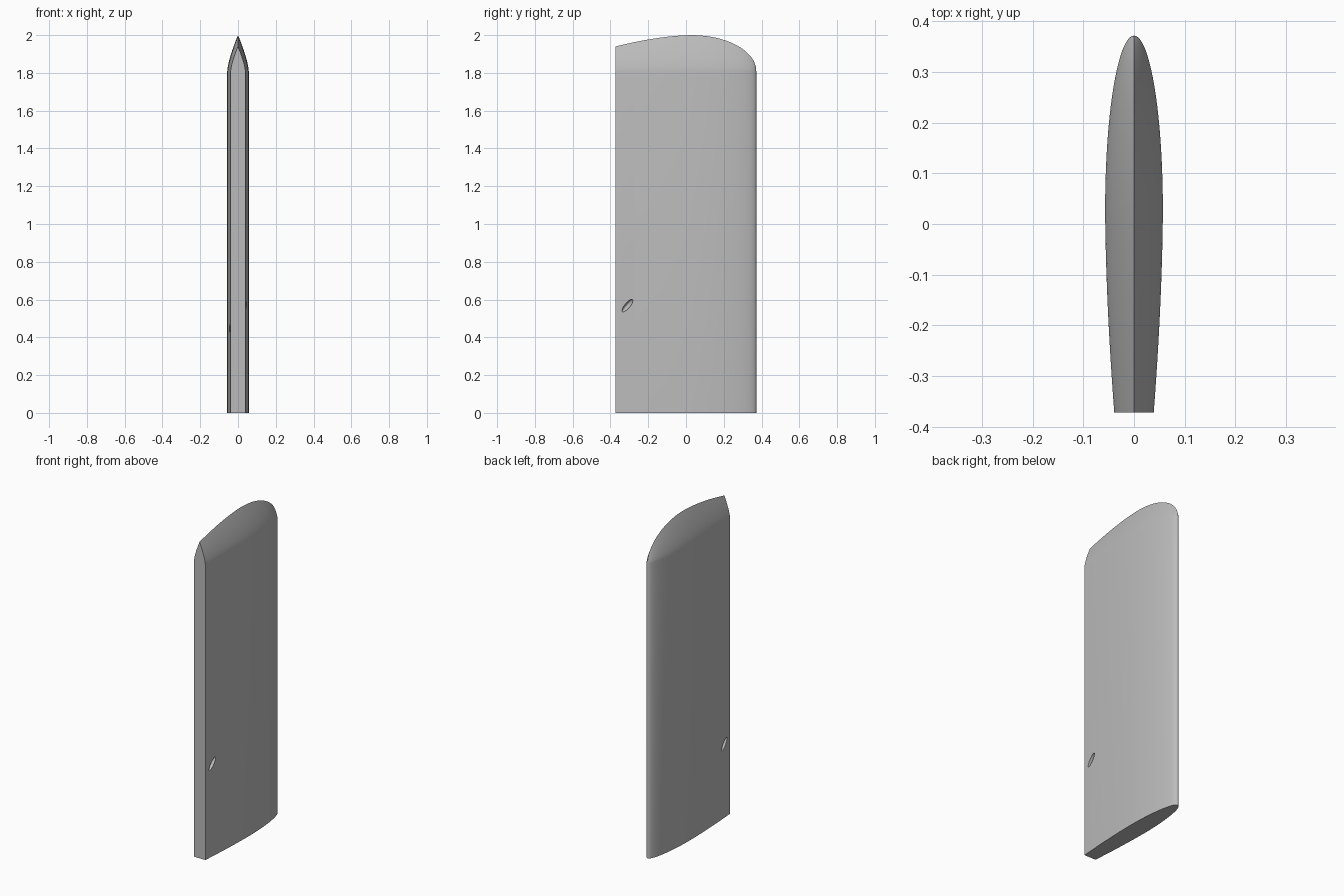
import bpy, bmesh, math
from mathutils import Matrix, Vector

cube = bpy.data.objects.get("Cube")
if cube:
    bpy.data.objects.remove(cube)

HALF_LEN, WIDEST_Y, HALF_W = 0.372, 0.03, 0.057
SHOULDER, CAP_RATIO, CAP_STEPS = 1.81, 3.33, 10

grey = bpy.data.materials.new("light grey")
grey.use_nodes = True
colour = (0.5, 0.5, 0.5, 1)
grey.diffuse_color = colour
grey.node_tree.nodes["Principled BSDF"].inputs["Base Color"].default_value = colour


def half_width(y):
    """Foil outline: elliptical nose, gentle taper to a blunt edge."""
    if y > WIDEST_Y:
        u = (y - WIDEST_Y) / (HALF_LEN - WIDEST_Y)
        return HALF_W * math.sqrt(max(0, 1 - u * u))
    u = (WIDEST_Y - y) / (HALF_LEN + WIDEST_Y)
    return HALF_W - 0.018 * u ** 1.7


def section(y):
    """Upright slice of the blade, closed by a pointed arch."""
    w = half_width(y)
    side = [(w, 0)]
    for i in range(CAP_STEPS):
        t = i / CAP_STEPS
        side.append((w * (1 - t ** 1.4), SHOULDER + CAP_RATIO * w * t))
    tip = [(0, SHOULDER + CAP_RATIO * w)]
    return side + tip + [(-x, z) for x, z in reversed(side)]


def add_object(name, bm):
    mesh = bpy.data.meshes.new(name)
    bm.to_mesh(mesh)
    bm.free()
    mesh.materials.append(grey)
    obj = bpy.data.objects.new(name, mesh)
    bpy.context.collection.objects.link(obj)
    return obj


# Fin blade: slices lofted from the blunt edge to the round nose
stations = [-HALF_LEN + (WIDEST_Y + HALF_LEN) * i / 12 for i in range(12)]
stations += [WIDEST_Y + (HALF_LEN - WIDEST_Y) * math.sin(math.pi / 2 * i / 20)
             for i in range(21)]
bm = bmesh.new()
rings = [[bm.verts.new((x, y, z)) for x, z in section(y)] for y in stations]
for a, b in zip(rings, rings[1:]):
    for i in range(len(a)):
        j = (i + 1) % len(a)
        bm.faces.new((a[i], a[j], b[j], b[i]))
bm.faces.new(rings[0])
bmesh.ops.remove_doubles(bm, verts=bm.verts, dist=0.00005)
bmesh.ops.recalc_face_normals(bm, faces=bm.faces)
blade = add_object("fin_blade", bm)

# Slanted pits near the blunt edge, one on each side
for name, side, height in (("left_pit_cutter", 1, 0.568),
                           ("right_pit_cutter", -1, 0.452)):
    bm = bmesh.new()
    bmesh.ops.create_uvsphere(bm, u_segments=24, v_segments=12, radius=1)
    y = -0.31
    place = (Matrix.Translation(Vector((side * half_width(y), y, height)))
             @ Matrix.Rotation(math.radians(-40 * side), 4, "X")
             @ Matrix.Diagonal((0.025, 0.014, 0.042, 1)))
    bmesh.ops.transform(bm, matrix=place, verts=bm.verts)
    cutter = add_object(name, bm)
    cutter.hide_render = True
    cutter.hide_set(True)
    cut = blade.modifiers.new(name, "BOOLEAN")
    cut.operation = "DIFFERENCE"
    cut.solver = "EXACT"
    cut.object = cutter

# Apply the cuts, then drop the helpers
bpy.ops.object.select_all(action="DESELECT")
blade.select_set(True)
bpy.context.view_layer.objects.active = blade
for mod in list(blade.modifiers):
    helper = mod.object
    bpy.ops.object.modifier_apply(modifier=mod.name)
    bpy.data.objects.remove(helper)
bpy.ops.object.shade_smooth_by_angle(angle=math.radians(30))
